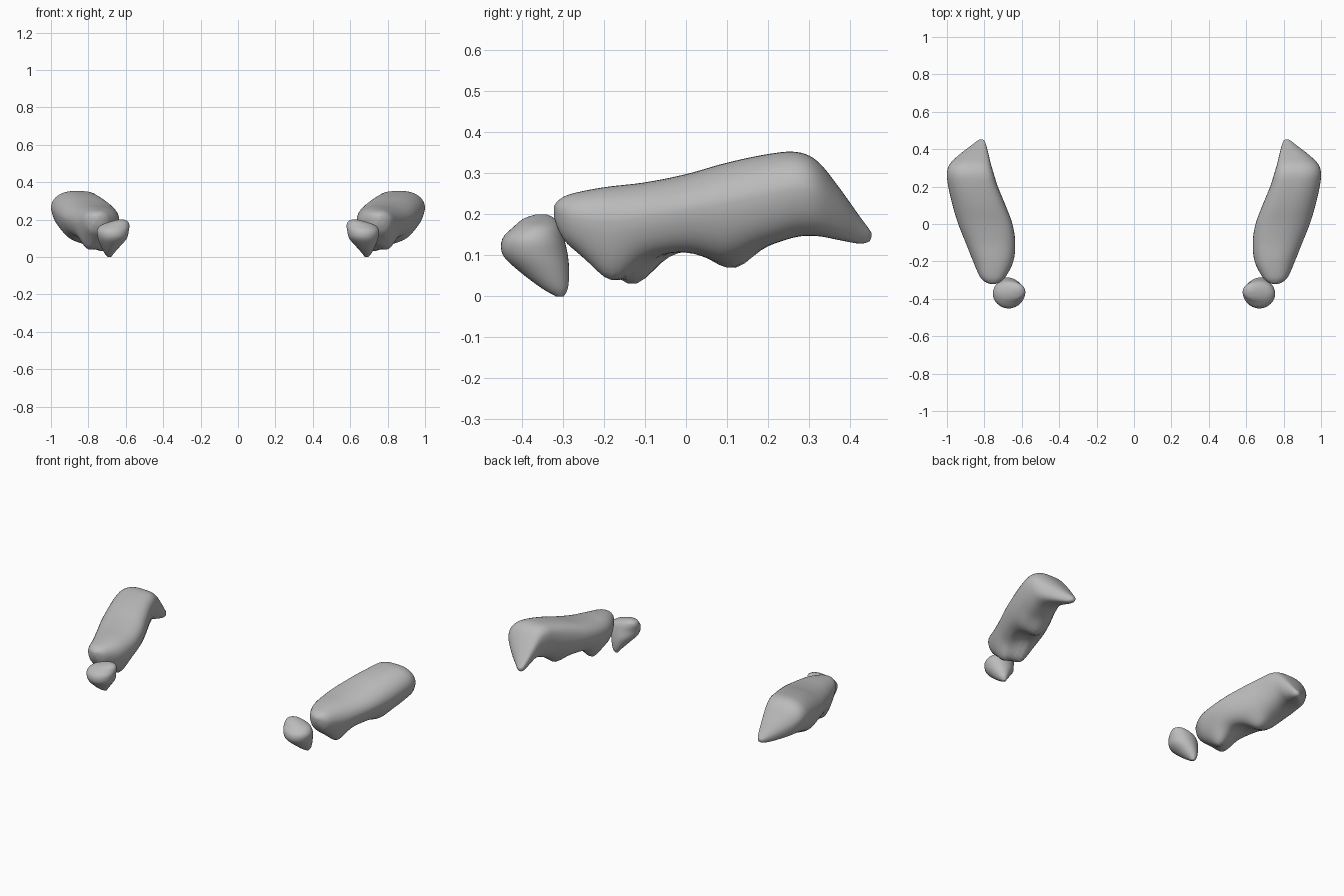
import bpy, bmesh, math
from mathutils import Vector

cube = bpy.data.objects.get("Cube")
if cube:
    bpy.data.objects.remove(cube, do_unlink=True)

grey = bpy.data.materials.new("plain grey")
grey.use_nodes = True
grey.diffuse_color = (0.5, 0.5, 0.5, 1)
grey.node_tree.nodes["Principled BSDF"].inputs["Base Color"].default_value = grey.diffuse_color

SIDES = 40


def spline(stations, steps):
    """Smoothly interpolate a list of station tuples."""
    pts = [Vector(s) for s in stations]
    out = []
    for i in range(len(pts) - 1):
        a, b = pts[max(i - 1, 0)], pts[i]
        c, d = pts[i + 1], pts[min(i + 2, len(pts) - 1)]
        for k in range(steps):
            t = k / steps
            out.append(b + (c - a) * (t / 2) + (2 * a - 5 * b + 4 * c - d) * (t * t / 2)
                       + (3 * b - a - 3 * c + d) * (t ** 3 / 2))
    return out + [pts[-1]]


def loft(name, rings, side):
    """Skin closed rings of points; side = -1 mirrors to the right."""
    bm = bmesh.new()
    loops = [[bm.verts.new((p[0] * side, p[1], p[2])) for p in ring] for ring in rings]
    for a, b in zip(loops, loops[1:]):
        for i in range(SIDES):
            j = (i + 1) % SIDES
            bm.faces.new((a[i], a[j], b[j], b[i]))
    bm.faces.new(loops[0])
    bm.faces.new(loops[-1])
    bmesh.ops.recalc_face_normals(bm, faces=bm.faces)
    mesh = bpy.data.meshes.new(name)
    bm.to_mesh(mesh)
    bm.free()
    mesh.materials.append(grey)
    mesh.shade_smooth()
    obj = bpy.data.objects.new(name, mesh)
    bpy.context.collection.objects.link(obj)


def rounded(u, power):
    return math.copysign(abs(u) ** power, u)


# Long body: y, inner x, outer x, bottom z, top z
BODY = [(-.322, .745, .765, .195, .22), (-.31, .715, .795, .16, .235),
        (-.28, .685, .825, .12, .25), (-.2, .645, .86, .075, .266),
        (-.1, .635, .90, .085, .278), (0, .65, .94, .097, .298),
        (.1, .687, .97, .1, .326), (.2, .728, .993, .125, .347),
        (.27, .75, 1, .145, .352), (.32, .765, .985, .147, .33),
        (.37, .777, .935, .138, .27), (.42, .79, .87, .129, .2),
        (.445, .8, .838, .133, .166), (.452, .812, .825, .145, .155)]

# Lumps under the body: x, y, depth, radius
LUMPS = [(.81, -.18, .04, .055), (.72, -.12, .055, .055),
         (.81, .12, .035, .055), (.9, .1, .012, .06), (.79, -.02, -.018, .06)]


def body_ring(s):
    y, x0, x1, z0, z1 = s
    mid, half = (x0 + x1) / 2, (x1 - x0) / 2
    zm, hz = z0 + (z1 - z0) * 0.55, z1 - z0
    # the inner top edge grows squarer towards the back
    inner_power = .8 - .25 * min(1, max(0, (y + .1) / .35))
    ring = []
    for i in range(SIDES):
        a = math.tau * i / SIDES
        c, w = math.cos(a), math.sin(a)
        power = .7 if w < 0 else (.92 if c > 0 else inner_power)
        u, v = rounded(c, power), rounded(w, power)
        low = max(0, -v)
        x = mid + half * u * (1 - .2 * low)
        z = zm + v * hz * (.45 if v > 0 else .55)
        drop = sum(d * math.exp(-((x - cx) ** 2 + (y - cy) ** 2) / r ** 2)
                   for cx, cy, d, r in LUMPS)
        ring.append((x, y, z - drop * low ** 1.5))
    return ring


# Front piece, tapering to a low tip: z, inner x, outer x, front y, back y
TIP = [(0, .678, .697, -.317, -.298), (.02, .663, .714, -.352, -.288),
       (.06, .628, .734, -.405, -.285), (.1, .594, .749, -.446, -.288),
       (.14, .584, .754, -.448, -.297), (.17, .581, .733, -.42, -.306),
       (.19, .589, .68, -.395, -.32), (.2, .61, .64, -.365, -.34)]


def tip_ring(s):
    z, x0, x1, y0, y1 = s
    return [((x0 + x1) / 2 + (x1 - x0) / 2 * math.cos(math.tau * i / SIDES),
             (y0 + y1) / 2 + (y1 - y0) / 2 * math.sin(math.tau * i / SIDES), z)
            for i in range(SIDES)]


for label, side in (("left", 1), ("right", -1)):
    loft(label + "_long_body", [body_ring(s) for s in spline(BODY, 5)], side)
    loft(label + "_front_piece", [tip_ring(s) for s in spline(TIP, 4)], side)
